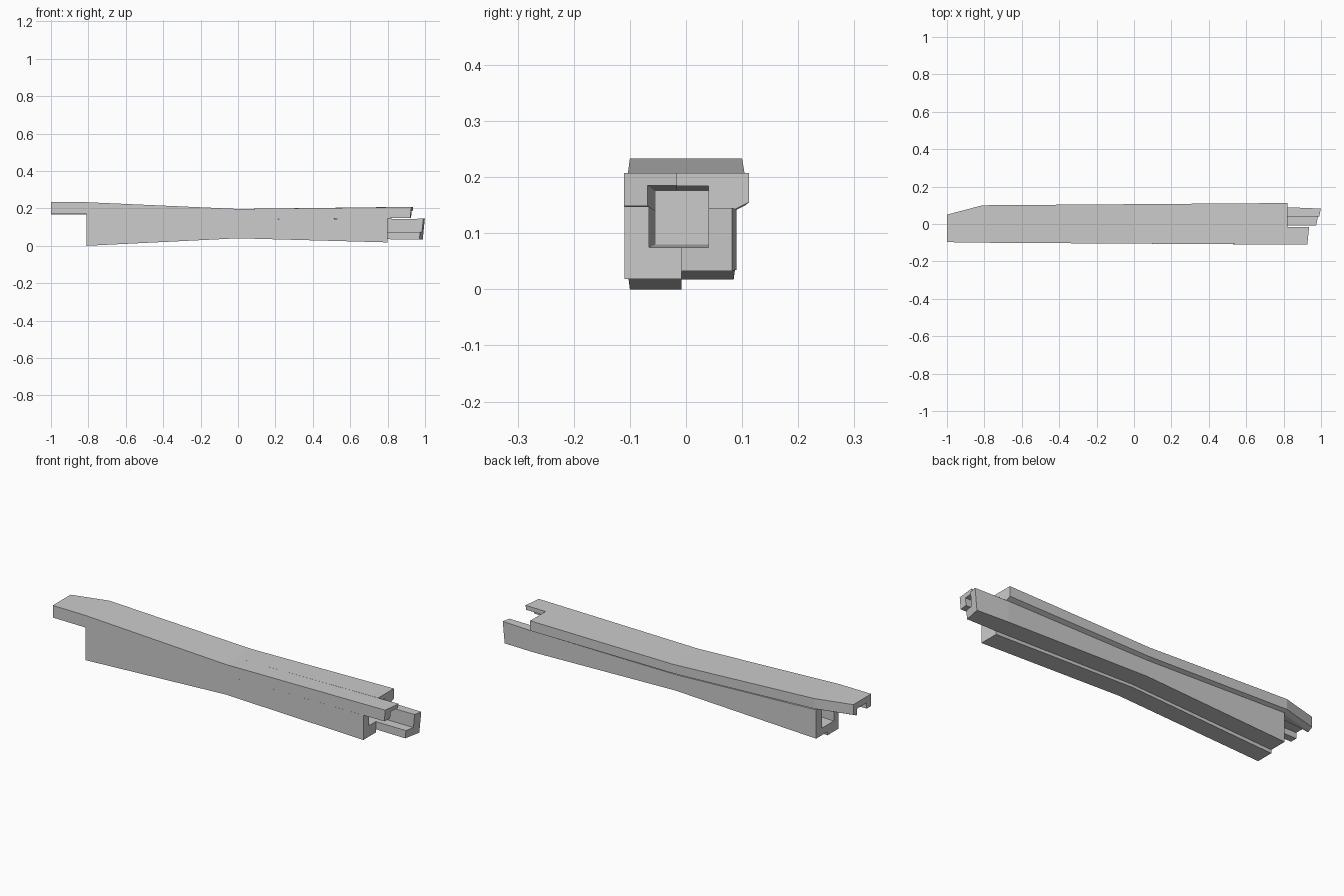
import bpy
import bmesh

if "Cube" in bpy.data.objects:
    bpy.data.objects.remove(bpy.data.objects["Cube"])

grey = bpy.data.materials.new("plain grey")
grey.use_nodes = True
colour = (0.6, 0.6, 0.6, 1)
grey.diffuse_color = colour
grey.node_tree.nodes["Principled BSDF"].inputs["Base Color"].default_value = colour

# Cross-section dimensions at stations along the bar
STATIONS = [-1, -0.81, 0, 0.81, 1]
DIMS = {
    "top":        [0.233, 0.233, 0.197, 0.207, 0.208],
    "bottom":     [0, 0, 0.04, 0.018, 0.015],
    "step":       [0.018, 0.018, 0.055, 0.035, 0.033],
    "front":      [-0.097, -0.1, -0.105, -0.11, -0.111],
    "back":       [0.05, 0.1, 0.106, 0.112, 0.113],
    "back_low":   [0.082, 0.085, 0.09, 0.09, 0.082],
    "ceiling":    [0.2, 0.2, 0.175, 0.184, 0.186],
    "floor":      [0.055, 0.055, 0.08, 0.075, 0.075],
    "hole_front": [-0.06, -0.06, -0.054, -0.066, -0.07],
    "hole_back":  [0.02, 0.038, 0.04, 0.04, 0.04],
    "seam_front": [0.17, 0.17, 0.14, 0.147, 0.149],
    "seam_back":  [0.168, 0.168, 0.138, 0.143, 0.145],
}
SEAM_TOP, SEAM_BOTTOM = -0.016, -0.008


def dims(x):
    """Interpolate every dimension at x."""
    i = max(k for k in range(4) if STATIONS[k] <= x)
    t = (x - STATIONS[i]) / (STATIONS[i + 1] - STATIONS[i])
    return {n: v[i] + t * (v[i + 1] - v[i]) for n, v in DIMS.items()}


def front_top(d):
    return [(d["front"], d["seam_front"]), (d["hole_front"], d["seam_front"]),
            (d["hole_front"], d["ceiling"]), (SEAM_TOP, d["ceiling"]),
            (SEAM_TOP, d["top"]), (d["front"], d["top"])]


def back_top(d):
    return [(SEAM_TOP, d["ceiling"]), (d["hole_back"], d["ceiling"]),
            (d["hole_back"], d["seam_back"]), (d["back"] - 0.024, d["seam_back"]),
            (d["back"], d["seam_back"] + 0.012), (d["back"], d["top"]),
            (SEAM_TOP, d["top"])]


def back_bottom(d):
    return [(SEAM_BOTTOM, d["step"]), (d["back_low"], d["step"]),
            (d["back_low"], d["seam_back"]), (d["hole_back"], d["seam_back"]),
            (d["hole_back"], d["floor"]), (SEAM_BOTTOM, d["floor"])]


def front_bottom(d):
    return [(d["front"], d["bottom"]), (SEAM_BOTTOM, d["bottom"]),
            (SEAM_BOTTOM, d["floor"]), (d["hole_front"], d["floor"]),
            (d["hole_front"], d["seam_front"]), (d["front"], d["seam_front"])]


def make_bar(name, section, xs, skew=None):
    """Loft an angle section along x, with an optional slanted far end."""
    bm = bmesh.new()
    rings = []
    for x in xs:
        slant = skew if x == xs[-1] else None
        rings.append([bm.verts.new((slant(y, z) if slant else x, y, z))
                      for y, z in section(dims(x))])
    n = len(rings[0])
    for a, b in zip(rings, rings[1:]):
        for i in range(n):
            j = (i + 1) % n
            bm.faces.new((a[i], a[j], b[j], b[i]))
    bm.faces.new(rings[0])
    bm.faces.new(rings[-1])
    bmesh.ops.recalc_face_normals(bm, faces=bm.faces)
    mesh = bpy.data.meshes.new(name)
    bm.to_mesh(mesh)
    bm.free()
    mesh.materials.append(grey)
    obj = bpy.data.objects.new(name, mesh)
    bpy.context.collection.objects.link(obj)
    return obj


# Four interlocking corner bars around a square channel
make_bar("front_top_bar", front_top, [-1, -0.81, 0, 0.925],
         lambda y, z: 0.907 + 0.1 * z + 0.1 * (y + 0.1))
make_bar("back_top_bar", back_top, [-1, -0.81, 0, 0.82])
make_bar("back_bottom_bar", back_bottom, [-0.81, 0, 0.81, 0.99],
         lambda y, z: 0.968 + 0.1 * z + 0.2 * y)
make_bar("front_bottom_bar", front_bottom, [-0.81, 0, 0.8])


# Wall closing the channel at the waist
def channel(d):
    return [(d["hole_front"], d["floor"]), (d["hole_back"], d["floor"]),
            (d["hole_back"], d["ceiling"]), (d["hole_front"], d["ceiling"])]


make_bar("channel_wall", channel, [-0.02, 0.02])
